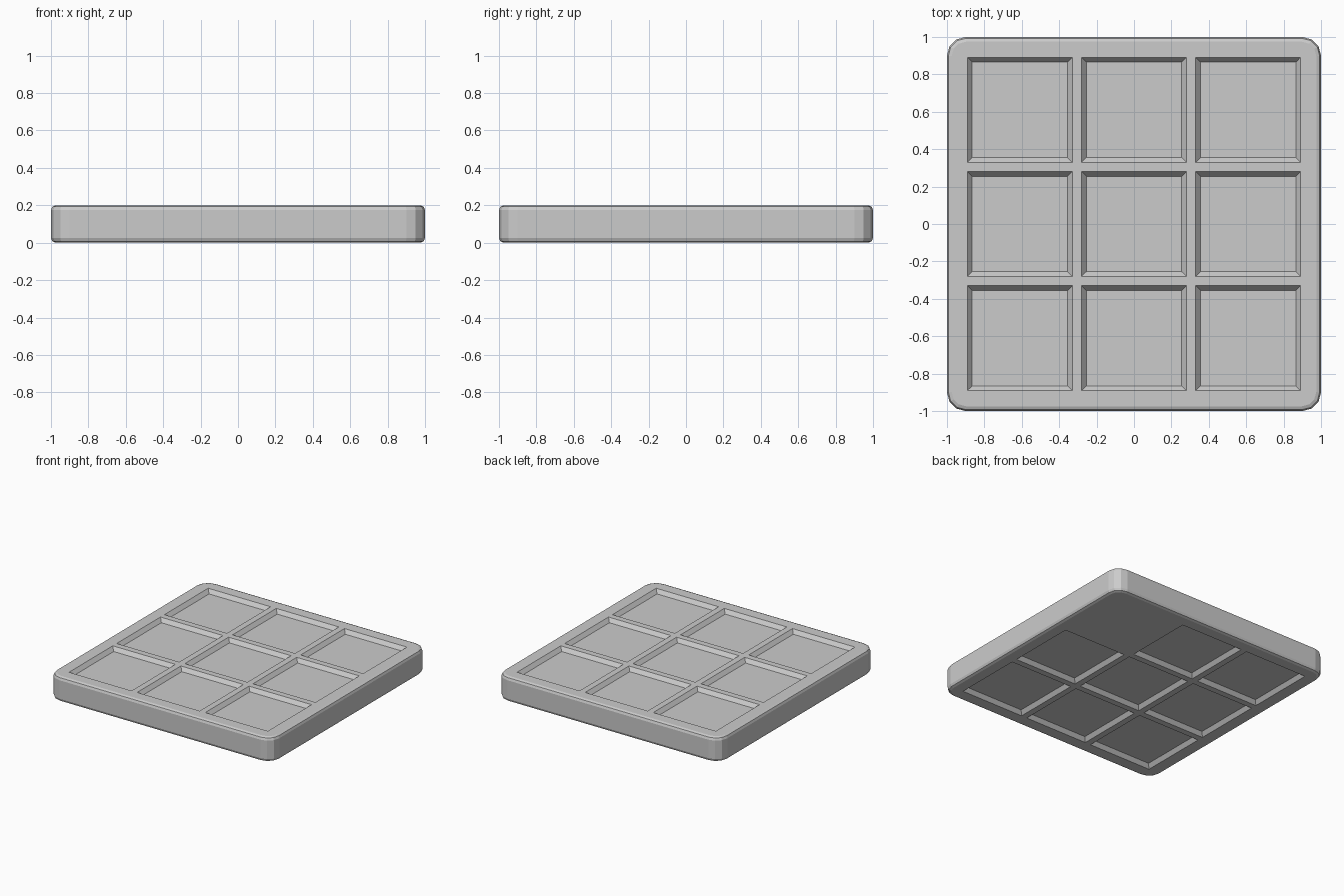
import bpy, bmesh
from mathutils import Matrix, Vector

if "Cube" in bpy.data.objects:
    bpy.data.objects.remove(bpy.data.objects["Cube"])

H = 0.2            # tile thickness
PITCH = 0.61       # spacing of the pockets
RIM = 0.28         # pocket half width at the surface
FLOOR = 0.255      # pocket half width at its floor
DEPTH = 0.03
OVER = 0.01        # cutter overshoot above the surface


def make_object(name, bm):
    bmesh.ops.recalc_face_normals(bm, faces=bm.faces)
    mesh = bpy.data.meshes.new(name)
    bm.to_mesh(mesh)
    bm.free()
    obj = bpy.data.objects.new(name, mesh)
    bpy.context.collection.objects.link(obj)
    return obj


# Slab: rounded vertical corners, then softened top and bottom edges
bm = bmesh.new()
bmesh.ops.create_cube(bm, size=1, matrix=Matrix.Translation((0, 0, H / 2)) @ Matrix.Diagonal((2, 2, H, 1)))
upright = [e for e in bm.edges if abs(e.verts[0].co.z - e.verts[1].co.z) > H / 2]
bmesh.ops.bevel(bm, geom=upright, offset=0.1, segments=3, profile=0.5, affect='EDGES')
flat = [e for e in bm.edges if abs(e.verts[0].co.z - e.verts[1].co.z) < 1e-4]
bmesh.ops.bevel(bm, geom=flat, offset=0.025, segments=2, profile=0.5, affect='EDGES')
tile = make_object("tile", bm)

# Pocket cutters: tapered blocks in a 3 x 3 grid on both faces
bm = bmesh.new()
slope = (RIM - FLOOR) / DEPTH
for side in (1, -1):
    for i in (-1, 0, 1):
        for j in (-1, 0, 1):
            centre = Vector((i * PITCH, j * PITCH, H / 2))
            block = bmesh.ops.create_cube(bm, size=2)["verts"]
            for v in block:
                outer = v.co.z > 0
                half = RIM + slope * OVER if outer else FLOOR
                z = H / 2 + OVER if outer else H / 2 - DEPTH
                v.co = centre + Vector((v.co.x * half, v.co.y * half, side * z))
cutter = make_object("pocket_cutter", bm)

# Cut the pockets and keep the result as plain geometry
mod = tile.modifiers.new("pockets", 'BOOLEAN')
mod.object = cutter
mod.operation = 'DIFFERENCE'
mod.solver = 'EXACT'
bpy.context.view_layer.objects.active = tile
tile.select_set(True)
bpy.ops.object.modifier_apply(modifier=mod.name)
bpy.data.objects.remove(cutter, do_unlink=True)
